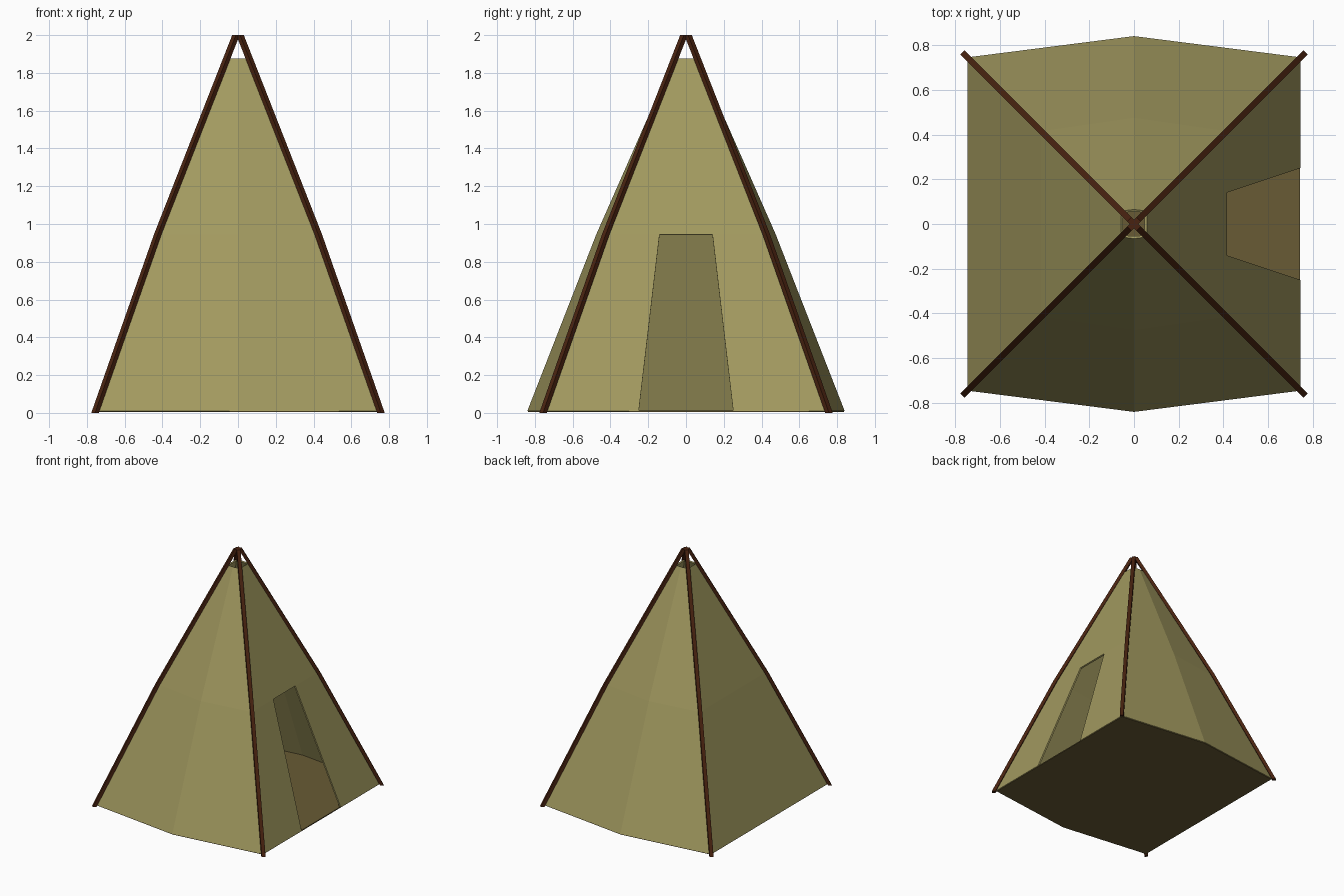
import bpy, bmesh
from mathutils import Vector

cube = bpy.data.objects.get("Cube")
if cube:
    bpy.data.objects.remove(cube)


def material(name, rgb):
    m = bpy.data.materials.new(name)
    m.use_nodes = True
    m.diffuse_color = (*rgb, 1)
    m.node_tree.nodes["Principled BSDF"].inputs["Base Color"].default_value = (*rgb, 1)
    return m


def finish(bm, name, mat):
    bmesh.ops.recalc_face_normals(bm, faces=bm.faces)
    mesh = bpy.data.meshes.new(name)
    bm.to_mesh(mesh)
    bm.free()
    mesh.materials.append(mat)
    obj = bpy.data.objects.new(name, mesh)
    bpy.context.collection.objects.link(obj)
    return obj


canvas = material("canvas", (0.36, 0.32, 0.115))
wood = material("dark wood", (0.065, 0.016, 0.005))
ground = material("floor cloth", (0.14, 0.105, 0.035))


# Outline of the tent at one height; the +x side carries the doorway edges
def outline(half, bulge, door):
    return [(half, -door), (half, door), (half, half), (0, bulge),
            (-half, half), (-half, -half), (0, -bulge), (half, -half)]


levels = [(0.01, 0.745, 0.84, 0.25), (0.945, 0.415, 0.475, 0.14), (1.875, 0.058, 0.065, 0.02)]

# Canvas walls, open at the top and at the doorway
bm = bmesh.new()
rings = [[bm.verts.new((x, y, z)) for x, y in outline(h, b, d)] for z, h, b, d in levels]
for level, (low, high) in enumerate(zip(rings, rings[1:])):
    for i in range(len(low)):
        j = (i + 1) % len(low)
        if level == 0 and i == 0:
            continue
        bm.faces.new((low[i], low[j], high[j], high[i]))
walls = finish(bm, "canvas_walls", canvas)
solid = walls.modifiers.new("thickness", "SOLIDIFY")
solid.thickness = 0.012
solid.offset = -1

# Thin floor
bm = bmesh.new()
base = bm.faces.new([bm.verts.new((x, y, 0.004)) for x, y in outline(0.742, 0.837, 0.25)])
top = bmesh.ops.extrude_face_region(bm, geom=[base])["geom"]
bmesh.ops.translate(bm, vec=(0, 0, 0.008), verts=[v for v in top if isinstance(v, bmesh.types.BMVert)])
finish(bm, "floor", ground)

# Four bent corner poles meeting at the peak
path = [(0.757, 0.0), (0.425, 0.945), (0.011, 2.0)]
r = 0.014
for sx, sy, side in ((1, 1, "back_left"), (-1, 1, "back_right"), (-1, -1, "front_right"), (1, -1, "front_left")):
    out = Vector((sx, sy, 0)).normalized()
    across = Vector((-out.y, out.x, 0))
    bm = bmesh.new()
    loops = []
    for d, z in path:
        centre = Vector((sx * d, sy * d, z))
        loops.append([bm.verts.new(centre + out * r * a + across * r * b)
                      for a, b in ((1, 1), (-1, 1), (-1, -1), (1, -1))])
    for low, high in zip(loops, loops[1:]):
        for i in range(4):
            j = (i + 1) % 4
            bm.faces.new((low[i], low[j], high[j], high[i]))
    bm.faces.new(loops[0])
    bm.faces.new(loops[-1])
    finish(bm, "pole_" + side, wood)
